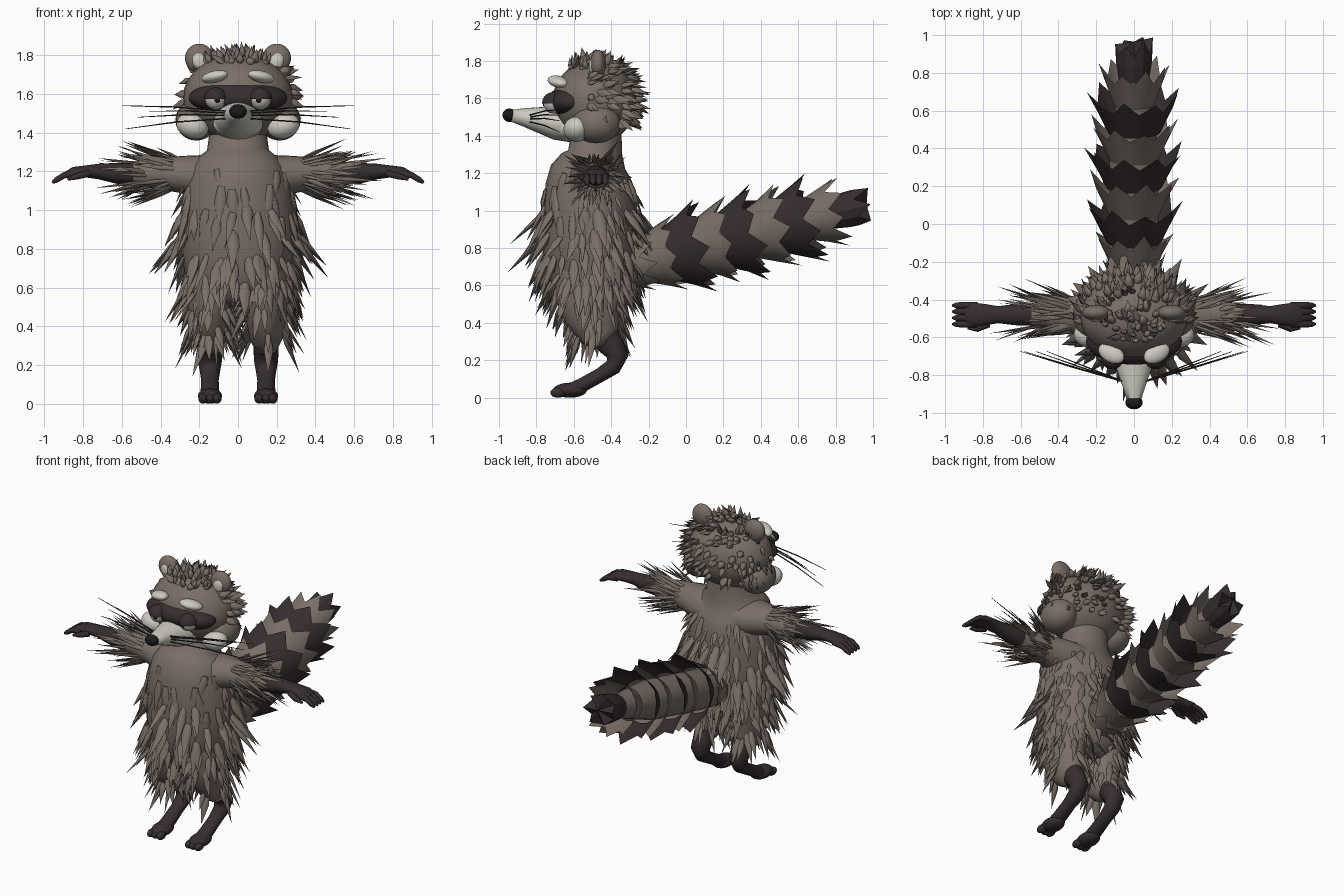
import bpy, bmesh, math, random
from mathutils import Vector, Matrix, Euler

random.seed(7)
cube = bpy.data.objects.get("Cube")
if cube:
    bpy.data.objects.remove(cube, do_unlink=True)


def material(name, r, g, b):
    m = bpy.data.materials.new(name)
    m.use_nodes = True
    m.diffuse_color = (r, g, b, 1)
    shader = m.node_tree.nodes["Principled BSDF"]
    shader.inputs["Base Color"].default_value = (r, g, b, 1)
    shader.inputs["Roughness"].default_value = 0.8
    return m


BROWN = material("brown fur", .195, .157, .135)
DARK = material("dark fur", .038, .027, .028)
CREAM = material("cream fur", .61, .60, .53)
BLACK = material("nose black", .012, .010, .011)
EYE = material("eye grey", .52, .52, .46)


def finish(name, bm, mat, smooth=True):
    bmesh.ops.recalc_face_normals(bm, faces=bm.faces[:])
    mesh = bpy.data.meshes.new(name)
    bm.to_mesh(mesh)
    bm.free()
    mesh.materials.append(mat)
    ob = bpy.data.objects.new(name, mesh)
    bpy.context.collection.objects.link(ob)
    if smooth:
        bpy.ops.object.select_all(action='DESELECT')
        ob.select_set(True)
        bpy.context.view_layer.objects.active = ob
        bpy.ops.object.shade_smooth_by_angle(angle=math.radians(75))
    return ob


def ball(name, mat, loc, size, rot=(0, 0, 0), above=None):
    """Ellipsoid; 'above' keeps only the part over that height."""
    bm = bmesh.new()
    m = Matrix.LocRotScale(Vector(loc), Euler(rot), Vector(size))
    bmesh.ops.create_uvsphere(bm, u_segments=28, v_segments=18, radius=1, matrix=m)
    if above is not None:
        bmesh.ops.bisect_plane(bm, geom=bm.verts[:] + bm.edges[:] + bm.faces[:],
                               plane_co=(0, 0, above), plane_no=(0, 0, -1), clear_outer=True)
    return finish(name, bm, mat)


def tube(name, mat, sections, side=(1, 0, 0), sides=24):
    """Skin through sections (x, y, z, side radius, other radius)."""
    bm = bmesh.new()
    pts = [Vector(s[:3]) for s in sections]
    rings = []
    for i, s in enumerate(sections):
        t = (pts[min(i + 1, len(pts) - 1)] - pts[max(i - 1, 0)]).normalized()
        u = Vector(side)
        u = (u - t * u.dot(t)).normalized()
        v = t.cross(u)
        ring = []
        for k in range(sides):
            a = math.tau * k / sides
            ring.append(bm.verts.new(pts[i] + u * s[3] * math.cos(a) + v * s[4] * math.sin(a)))
        rings.append(ring)
    for a, b in zip(rings, rings[1:]):
        for k in range(sides):
            j = (k + 1) % sides
            bm.faces.new((a[k], a[j], b[j], b[k]))
    bm.faces.new(rings[0])
    bm.faces.new(rings[-1])
    return finish(name, bm, mat)


def fur(name, source, mat, count, aim, length, width, keep):
    """Scatter flattened spikes over the kept faces of a part."""
    mesh = source.data
    faces = [p for p in mesh.polygons if keep(p.center)]
    bm = bmesh.new()
    for p in random.choices(faces, weights=[f.area for f in faces], k=count):
        corners = [mesh.vertices[i].co for i in p.vertices]
        w = [random.random() + .05 for _ in corners]
        pos = sum((c * q for c, q in zip(corners, w)), Vector()) / sum(w)
        n = p.normal
        wobble = Vector([random.uniform(-.2, .2) for _ in range(3)])
        d = (aim(pos, n) + wobble).normalized()
        size = random.uniform(*length)
        r = random.uniform(*width)
        u = d.cross(n)
        u = u.normalized() if u.length > .05 else d.orthogonal().normalized()
        v = u.cross(d)
        rings = []
        for along, fat in ((-.1, .6), (.25, 1)):
            rings.append([bm.verts.new(pos + d * size * along + r * fat * (
                u * math.cos(a) + v * .7 * math.sin(a)))
                for a in (math.tau * k / 6 for k in range(6))])
        tip = bm.verts.new(pos + d * size)
        for k in range(6):
            j = (k + 1) % 6
            bm.faces.new((rings[0][k], rings[0][j], rings[1][j], rings[1][k]))
            bm.faces.new((rings[1][k], rings[1][j], tip))
        bm.faces.new(rings[0])
    return finish(name, bm, mat)


# Torso and neck
body = tube("body", BROWN, [
    (0, -.50, .50, .10, .12), (0, -.50, .56, .23, .20), (0, -.51, .68, .275, .235),
    (0, -.515, .80, .295, .25), (0, -.515, .92, .30, .25), (0, -.515, 1.04, .285, .245),
    (0, -.515, 1.14, .27, .235), (0, -.51, 1.21, .25, .215), (0, -.495, 1.265, .21, .175),
    (0, -.485, 1.31, .16, .145), (0, -.48, 1.42, .145, .135)])


def hang(out, down):
    return lambda c, n: n * out + Vector((0, 0, -down))


fur("chest_fur", body, BROWN, 22, hang(.15, 1), (.12, .24), (.02, .034),
    lambda c: c.y < -.5 and .98 < c.z < 1.2)
fur("back_fur", body, BROWN, 85, hang(.5, 1), (.08, .18), (.013, .025),
    lambda c: c.y > -.55 and .7 < c.z < 1.2)
fur("belly_fur", body, BROWN, 36, hang(.75, 1), (.16, .28), (.024, .038),
    lambda c: .78 < c.z < 1)
fur("hip_fur", body, BROWN, 85, hang(.5, 1), (.12, .24), (.02, .034),
    lambda c: .55 < c.z < .78)

for s, tag in ((1, "left"), (-1, "right")):
    # Legs and feet
    x = s * .145
    thigh = tube(tag + "_thigh", BROWN, [
        (x, -.51, .68, .12, .18), (x, -.52, .55, .125, .185), (x, -.50, .44, .105, .15),
        (x, -.46, .34, .085, .11), (x, -.43, .29, .06, .07)])
    fur(tag + "_thigh_fur", thigh, BROWN, 80, hang(.5, 1), (.1, .22), (.014, .028),
        lambda c: .33 < c.z < .66)
    tube(tag + "_shin", DARK, [
        (x, -.45, .36, .06, .07), (x, -.40, .28, .065, .07), (x, -.365, .22, .062, .058),
        (x, -.39, .165, .052, .045), (x, -.46, .12, .045, .038), (x, -.55, .07, .048, .038),
        (x, -.61, .045, .05, .035)])
    ball(tag + "_foot", DARK, (x, -.62, .04), (.062, .09, .04))
    for k in (-1, 0, 1):
        ball(tag + "_toe", DARK, (x + k * .036, -.685, .027), (.024, .04, .027))

    # Arms, hands and fingers
    arm = tube(tag + "_upper_arm", BROWN, [
        (s * .10, -.49, 1.165, .17, .12), (s * .20, -.485, 1.175, .145, .11),
        (s * .30, -.48, 1.185, .105, .095), (s * .42, -.48, 1.19, .08, .078),
        (s * .54, -.48, 1.185, .062, .06)], (0, 1, 0))
    tube(tag + "_forearm", DARK, [
        (s * .50, -.48, 1.185, .058, .055), (s * .62, -.48, 1.19, .057, .055),
        (s * .72, -.48, 1.20, .045, .04), (s * .78, -.48, 1.20, .055, .032),
        (s * .85, -.48, 1.195, .064, .028), (s * .89, -.48, 1.18, .05, .018)], (0, 1, 0))
    for k in range(4):
        y = -.53 + k * .033
        tube(tag + "_finger", DARK, [
            (s * .83, y, 1.19, .018, .018), (s * .90, y, 1.18, .018, .017),
            (s * .94, y, 1.155, .016, .015), (s * .96, y, 1.142, .007, .007)], (0, 1, 0), 10)
    tube(tag + "_thumb", DARK, [
        (s * .77, -.53, 1.19, .018, .018), (s * .83, -.555, 1.175, .017, .017),
        (s * .88, -.55, 1.16, .008, .008)], (0, 1, 0), 10)
    fur(tag + "_arm_fur", arm, BROWN, 80,
        lambda c, n: n * .36 + Vector((s, 0, -.04)), (.1, .27), (.008, .015),
        lambda c: .26 < abs(c.x) < .5)

    # Ears, cheeks and brows
    ball(tag + "_ear", BROWN, (s * .2, -.47, 1.785), (.074, .042, .075), (0, s * .25, 0))
    ball(tag + "_inner_ear", CREAM, (s * .2, -.5, 1.77), (.036, .02, .046), (0, s * .25, 0))
    ball(tag + "_jowl", BROWN, (s * .215, -.48, 1.465), (.108, .13, .105))
    ball(tag + "_cheek", CREAM, (s * .235, -.585, 1.435), (.085, .07, .065), (0, s * -.3, 0))
    ball(tag + "_brow", CREAM, (s * .12, -.685, 1.69), (.075, .048, .03), (0, s * .2, s * .5))

    # Half-closed eyes
    ball(tag + "_eye", EYE, (s * .115, -.708, 1.572), (.055, .053, .053))
    ball(tag + "_pupil", BLACK, (s * .108, -.753, 1.57), (.016, .012, .018))
    ball(tag + "_eyelid", DARK, (s * .115, -.708, 1.577), (.061, .061, .057), above=1.574)

    # Whiskers
    for z0, x1, z1 in ((1.51, .60, 1.54), (1.49, .52, 1.48), (1.475, .58, 1.42), (1.50, .46, 1.51)):
        tube(tag + "_whisker", DARK, [
            (s * .04, -.84, z0, .004, .004), (s * x1 * .55, -.757, (z0 + z1) / 2 + .008, .004, .004),
            (s * x1, -.675, z1, .0015, .0015)], (0, 1, 0), 5)

# Head
head = ball("head", BROWN, (0, -.49, 1.58), (.285, .225, .225))
fur("head_fur", head, BROWN, 170, lambda c, n: n * .6 + Vector((0, .45, -.3)),
    (.05, .1), (.016, .028),
    lambda c: (c.y > -.53 or c.z > 1.75) and c.z > 1.46)
fur("crown_tufts", head, BROWN, 26, lambda c, n: n * .6 + Vector((0, .1, .5)),
    (.05, .08), (.016, .026), lambda c: c.z > 1.74)
ball("eye_mask", DARK, (0, -.62, 1.58), (.255, .125, .088))
ball("chin", CREAM, (0, -.63, 1.445), (.13, .10, .075))
tube("muzzle", CREAM, [
    (0, -.58, 1.46, .14, .10), (0, -.70, 1.47, .115, .09), (0, -.78, 1.485, .088, .07),
    (0, -.87, 1.50, .057, .048), (0, -.94, 1.508, .035, .03)])
ball("nose", BLACK, (0, -.945, 1.51), (.046, .036, .036))

# Tail: overlapping flared collars with pointed hems along a rising axis
SLOPE = Vector((0, 1, .25)).normalized()
RISE = SLOPE.cross(Vector((1, 0, 0)))


def collar(name, mat, tip_y, base, mid, tip, depth, points, cap=False):
    bm = bmesh.new()
    end = Vector((0, tip_y, .79 + .25 * tip_y))
    turn = random.random()
    rows = []
    for back, radius in ((depth, base), (depth * .55, mid), (0, tip)):
        row = []
        for k in range(points * 2):
            a = math.tau * (k + turn) / (points * 2)
            r, shift = radius, back
            if back == 0:
                notch = k % 2
                r = radius * .35 + mid * .65 if notch else radius
                shift = depth * .32 if notch else random.uniform(-.025, .025)
            row.append(bm.verts.new(end - SLOPE * shift + r * (
                Vector((math.cos(a), 0, 0)) + RISE * math.sin(a))))
        rows.append(row)
    for a, b in zip(rows, rows[1:]):
        for k in range(points * 2):
            j = (k + 1) % (points * 2)
            bm.faces.new((a[k], a[j], b[j], b[k]))
    if cap:
        hub = bm.verts.new(end - SLOPE * .01)
        for k in range(points * 2):
            bm.faces.new((rows[2][k], rows[2][(k + 1) % (points * 2)], hub))
    finish(name, bm, mat, smooth=not cap)


tube("tail_core", BROWN, [(0, -.38, .70, .12, .12), (0, -.1, .765, .13, .13),
                          (0, .4, .89, .13, .13), (0, .8, .99, .07, .07)])
for i, radius in enumerate((.17, .21, .26, .24, .265, .235, .25, .19)):
    collar("tail_band", DARK if i in (2, 4, 6) else BROWN, -.18 + i * .145,
           radius * .56, radius * .74, radius, .21, 9)
collar("tail_tip", DARK, .975, .08, .095, .10, .22, 6, cap=True)
